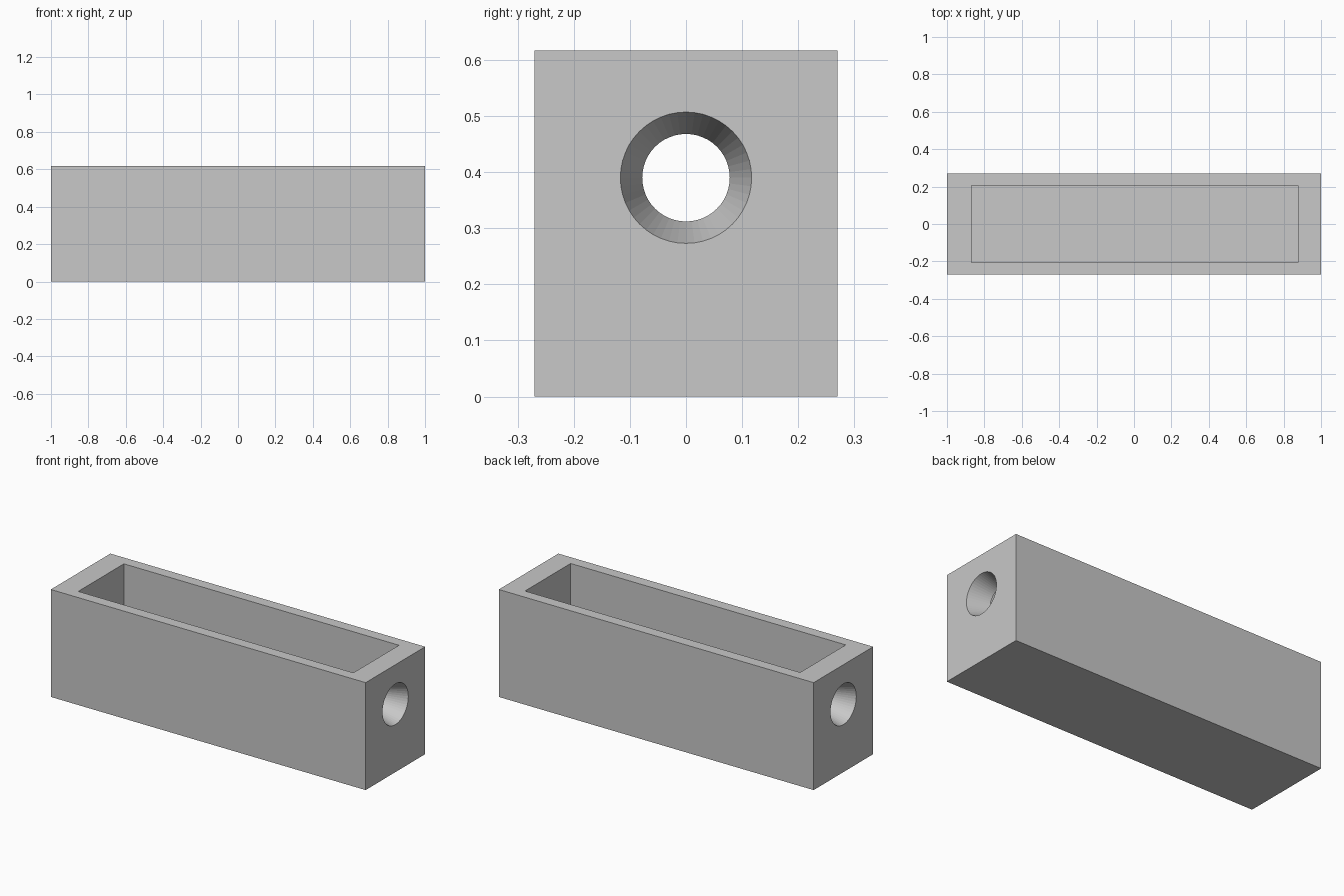
import bpy
import bmesh
import math
from mathutils import Matrix, Vector

LENGTH, WIDTH, HEIGHT = 2.0, 0.54, 0.617
FLOOR = 0.12
CAVITY_X = (-0.87, 0.878)
CAVITY_HALF_Y = 0.207
HOLE_Z, HOLE_OUTER, HOLE_INNER = 0.39, 0.117, 0.078

old = bpy.data.objects.get("Cube")
if old:
    bpy.data.objects.remove(old, do_unlink=True)


def make_material(name, colour):
    mat = bpy.data.materials.new(name)
    mat.use_nodes = True
    mat.diffuse_color = colour
    mat.node_tree.nodes["Principled BSDF"].inputs["Base Color"].default_value = colour
    return mat


def make_object(name, bm):
    mesh = bpy.data.meshes.new(name)
    bm.to_mesh(mesh)
    bm.free()
    obj = bpy.data.objects.new(name, mesh)
    bpy.context.collection.objects.link(obj)
    obj.data.materials.append(grey)
    return obj


def box(name, low, high):
    low, high = Vector(low), Vector(high)
    bm = bmesh.new()
    bmesh.ops.create_cube(bm, size=1)
    bmesh.ops.scale(bm, vec=high - low, verts=bm.verts)
    bmesh.ops.translate(bm, vec=(low + high) / 2, verts=bm.verts)
    return make_object(name, bm)


def tapered_cutter(name, side, wall):
    # Cone wide at the outer face, overshooting both wall faces along its slope
    slope = (HOLE_OUTER - HOLE_INNER) / wall
    extra = 0.02
    bm = bmesh.new()
    bmesh.ops.create_cone(
        bm, cap_ends=True, segments=48,
        radius1=HOLE_INNER - slope * extra, radius2=HOLE_OUTER + slope * extra,
        depth=wall + 2 * extra)
    turn = Matrix.Rotation(side * math.pi / 2, 4, "Y")
    place = Matrix.Translation((side * (LENGTH - wall) / 2, 0, HOLE_Z))
    bmesh.ops.transform(bm, matrix=place @ turn, verts=bm.verts)
    return make_object(name, bm)


def cut(target, cutter):
    mod = target.modifiers.new("cut_" + cutter.name, "BOOLEAN")
    mod.operation = "DIFFERENCE"
    mod.solver = "EXACT"
    mod.object = cutter
    cutter.hide_render = True
    bpy.context.view_layer.objects.active = target
    bpy.ops.object.modifier_apply(modifier=mod.name)
    bpy.data.objects.remove(cutter, do_unlink=True)


grey = make_material("plain_grey", (0.58, 0.58, 0.58, 1))

# Solid block
trough = box("trough", (-LENGTH / 2, -WIDTH / 2, 0), (LENGTH / 2, WIDTH / 2, HEIGHT))

# Open cavity
cut(trough, box("cavity_cutter", (CAVITY_X[0], -CAVITY_HALF_Y, FLOOR),
                (CAVITY_X[1], CAVITY_HALF_Y, HEIGHT + 0.1)))

# Tapered hole through each end wall
for side, inner_x in ((-1, CAVITY_X[0]), (1, CAVITY_X[1])):
    cut(trough, tapered_cutter("hole_cutter", side, LENGTH / 2 - abs(inner_x)))
